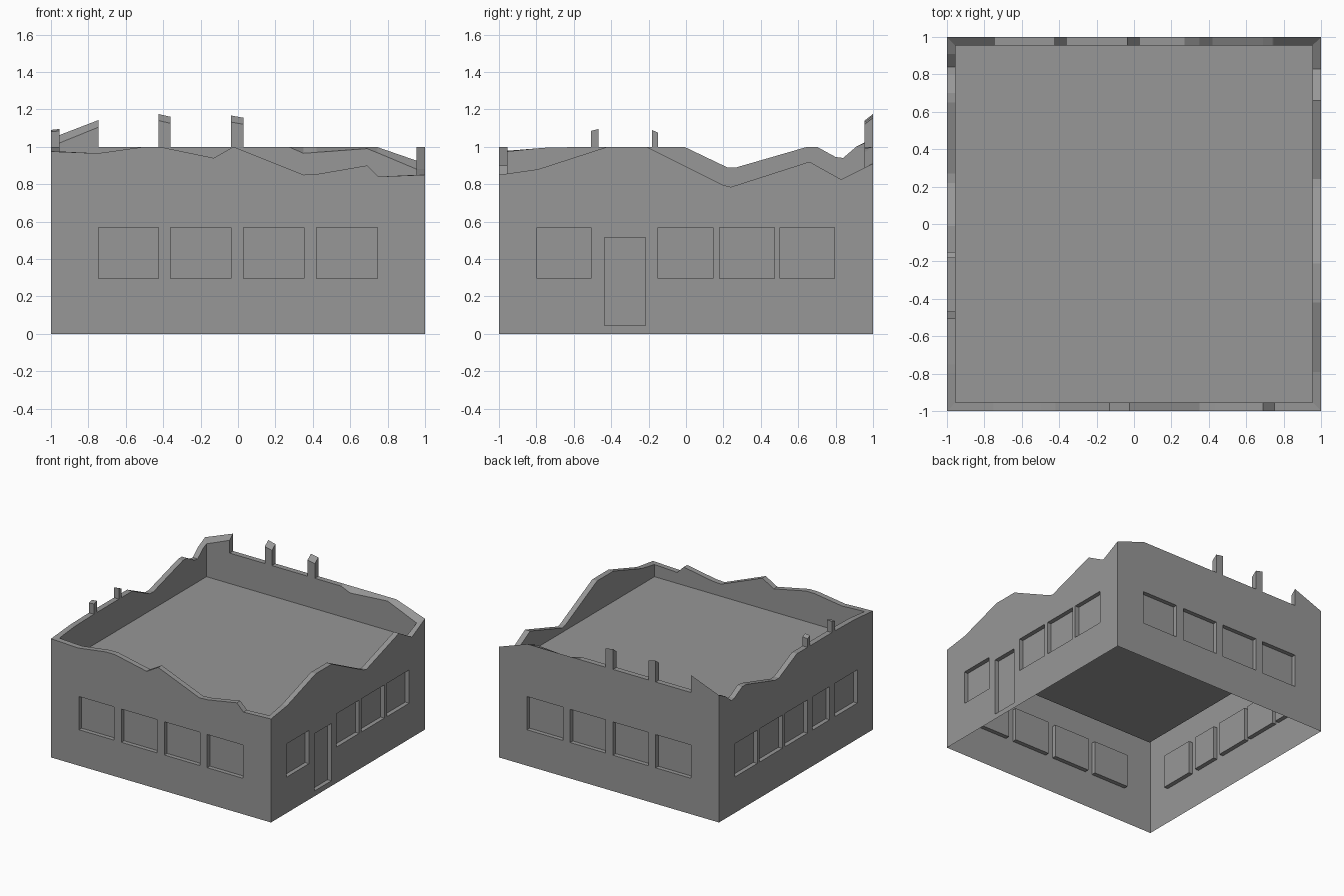
import bpy
import bmesh
from mathutils import Vector

cube = bpy.data.objects.get("Cube")
if cube:
    bpy.data.objects.remove(cube)

HALF, INNER, ROOF_Z, RECESS = 1.0, 0.955, 0.75, 0.035

concrete = bpy.data.materials.new("concrete grey")
concrete.use_nodes = True
GREY = (0.31, 0.31, 0.31, 1)
concrete.diffuse_color = GREY
concrete.node_tree.nodes["Principled BSDF"].inputs["Base Color"].default_value = GREY


def add_face(bm, points):
    """Add a face, dropping repeated corners."""
    unique = []
    for p in points:
        if all((p - q).length > 1e-5 for q in unique):
            unique.append(p)
    if len(unique) > 2:
        bm.faces.new([bm.verts.new(p) for p in unique])


def finish(bm, name):
    bmesh.ops.remove_doubles(bm, verts=bm.verts[:], dist=1e-4)
    mesh = bpy.data.meshes.new(name)
    bm.to_mesh(mesh)
    bm.free()
    mesh.materials.append(concrete)
    obj = bpy.data.objects.new(name, mesh)
    bpy.context.collection.objects.link(obj)


def subdivide(profile, cuts):
    """Add interpolated profile points at the sides of the openings."""
    result = [profile[0]]
    for p, q in zip(profile, profile[1:]):
        for c in cuts:
            if p[0] + 1e-4 < c < q[0] - 1e-4:
                t = (c - p[0]) / (q[0] - p[0])
                result.append(tuple(a + (b - a) * t for a, b in zip(p, q)))
        result.append(q)
    return result


def build_wall(name, along, profile, openings):
    """Outer skin with recessed openings, broken top edge and inner parapet."""
    along = Vector(along)
    out = along.cross(Vector((0, 0, 1)))
    # profile entries: position, outer height, optional inner height
    profile = [(p[0], p[1], p[-1]) for p in profile]
    if sum(along) < 0:
        profile = [(-u, a, b) for u, a, b in reversed(profile)]
        openings = [(-b, -a, lo, hi) for a, b, lo, hi in openings]
    cuts = sorted({u for o in openings for u in o[:2]})
    levels = [0] + sorted({z for o in openings for z in o[2:]})
    profile = subdivide(profile, cuts)
    bm = bmesh.new()

    def at(u, z, depth=0.0):
        return along * u + out * (HALF - depth) + Vector((0, 0, z))

    def inner(u, z):
        return at(max(-INNER, min(INNER, u)), z, HALF - INNER)

    def is_open(u, z):
        return any(a < u < b and lo < z < hi for a, b, lo, hi in openings)

    for (u0, a0, b0), (u1, a1, b1) in zip(profile, profile[1:]):
        # top edge and parapet inside; a height jump makes a pier side
        add_face(bm, [at(u0, a0), at(u1, a1), inner(u1, b1), inner(u0, b0)])
        if u1 - u0 < 1e-4:
            continue
        add_face(bm, [inner(u1, ROOF_Z), inner(u0, ROOF_Z), inner(u0, b0), inner(u1, b1)])
        # outer skin
        mid = (u0 + u1) / 2
        for lo, hi in zip(levels, levels[1:]):
            d = RECESS if is_open(mid, (lo + hi) / 2) else 0
            add_face(bm, [at(u0, lo, d), at(u1, lo, d), at(u1, hi, d), at(u0, hi, d)])
        top = levels[-1]
        add_face(bm, [at(u0, top), at(u1, top), at(u1, a1), at(u0, a0)])

    # reveals around each opening
    for a, b, lo, hi in openings:
        ring = [(a, lo), (b, lo), (b, hi), (a, hi)]
        for p, q in zip(ring, ring[1:] + ring[:1]):
            add_face(bm, [at(*p), at(*q), at(*q, RECESS), at(*p, RECESS)])
    finish(bm, name)


# Openings: start, end, sill, head
SILL, HEAD = 0.295, 0.568
long_row = [(a, b, SILL, HEAD) for a, b in
            ((-0.745, -0.425), (-0.36, -0.037), (0.03, 0.353), (0.42, 0.745))]
side_row = [(a, b, SILL, HEAD) for a, b in
            ((-0.797, -0.507), (-0.15, 0.145), (0.178, 0.472), (0.503, 0.793))]
door = (-0.437, -0.217, 0.043, 0.514)
narrow_window = (-0.437, -0.217, SILL, HEAD)

# Broken wall tops
front_top = [(-1, 0.975), (-0.75, 0.965), (-0.5, 1), (-0.42, 1), (-0.13, 0.94),
             (-0.025, 1), (0.35, 0.85), (0.43, 0.855), (0.69, 0.9), (0.75, 0.84), (1, 0.85)]
right_top = [(-1, 0.85), (-0.79, 0.88), (-0.42, 1), (-0.21, 1), (0.2, 0.795),
             (0.24, 0.785), (0.66, 0.92), (0.83, 0.825), (1, 0.91, 0.88)]
back_top = [(-1, 1.045, 1.02), (-0.745, 1.143, 1.105), (-0.745, 1),
            (-0.425, 1), (-0.425, 1.175, 1.14), (-0.36, 1.16, 1.125), (-0.36, 1),
            (-0.037, 1), (-0.037, 1.167, 1.132), (0.03, 1.155, 1.12), (0.03, 1),
            (0.27, 1), (0.35, 1, 0.965), (0.69, 1, 0.99), (0.74, 1, 0.97), (1, 0.91, 0.88)]
left_top = [(-1, 0.975), (-0.75, 0.995), (-0.507, 1), (-0.507, 1.08, 1.085),
            (-0.467, 1.09, 1.095), (-0.467, 1), (-0.182, 1), (-0.182, 1.085, 1.09),
            (-0.15, 1.07, 1.075), (-0.15, 1), (-0.01, 1), (0.22, 0.89), (0.27, 0.89),
            (0.65, 1), (0.7, 1), (0.8, 0.945), (0.84, 0.94), (0.91, 1), (1, 1.045, 1.02)]

build_wall("front_wall", (1, 0, 0), front_top, long_row)
build_wall("right_hand_wall", (0, 1, 0), right_top, side_row + [door])
build_wall("back_wall", (-1, 0, 0), back_top, long_row)
build_wall("opposite_side_wall", (0, -1, 0), left_top, side_row + [narrow_window])

# Flat roof between the parapets
roof = bmesh.new()
add_face(roof, [Vector((x * INNER, y * INNER, ROOF_Z))
                for x, y in ((-1, -1), (1, -1), (1, 1), (-1, 1))])
finish(roof, "flat_roof")
